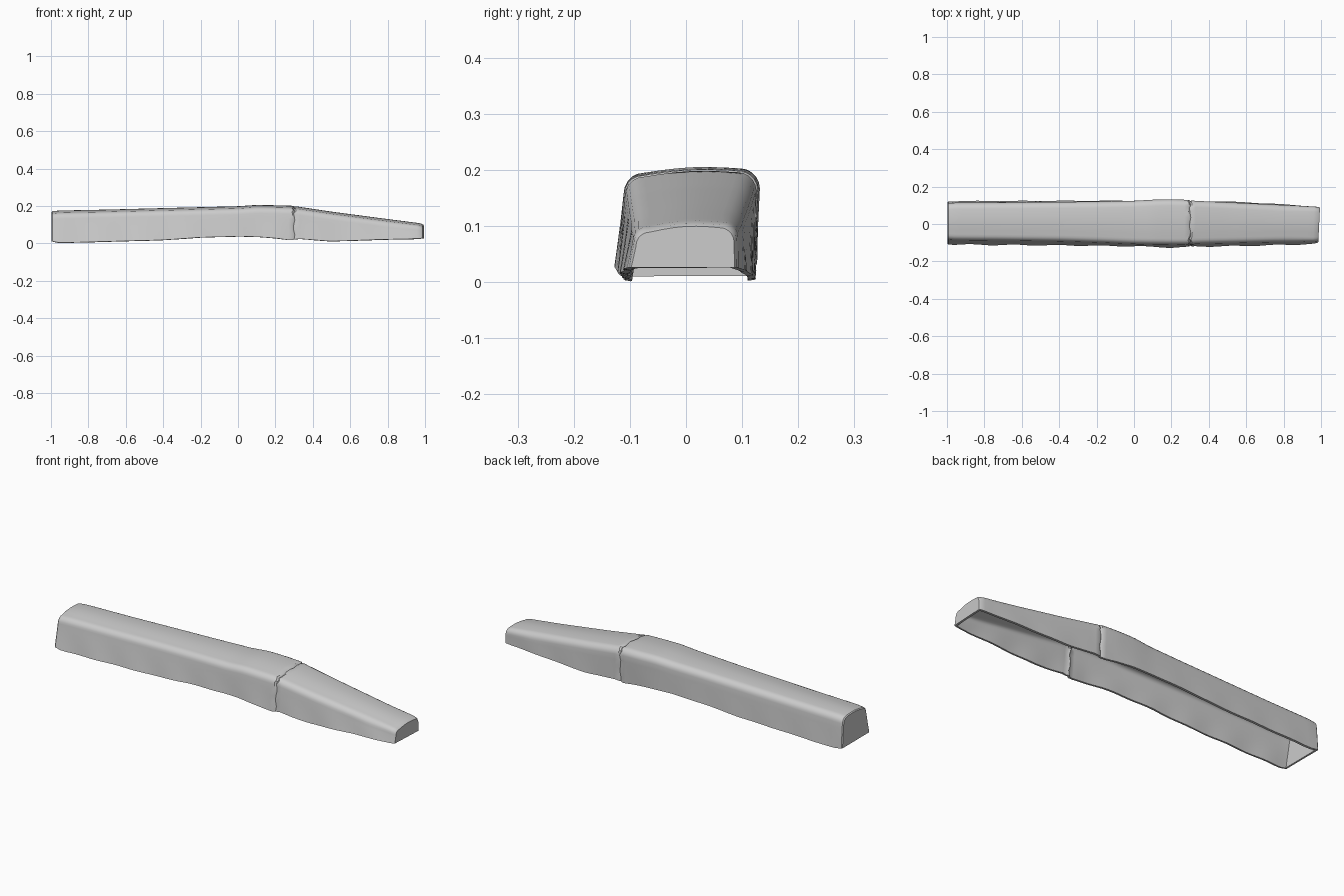
import bpy, bmesh, math, random

if "Cube" in bpy.data.objects:
    bpy.data.objects.remove(bpy.data.objects["Cube"])
random.seed(4)

# stations: x, bottom z, top z, front y at base, front y at top, back y at base, back y at top
STATIONS = [
    (-1.00, .012, .174, -.108, -.086, .122, .112),
    (-0.95, .003, .177, -.110, -.088, .123, .114),
    (-0.70, .010, .182, -.112, -.090, .123, .115),
    (-0.40, .018, .190, -.114, -.094, .124, .118),
    (-0.20, .032, .195, -.116, -.100, .124, .120),
    (0.00, .037, .200, -.119, -.108, .125, .124),
    (0.10, .035, .207, -.122, -.110, .126, .130),
    (0.20, .028, .205, -.126, -.111, .125, .132),
    (0.285, .016, .203, -.124, -.111, .122, .129),
    (0.32, .025, .198, -.120, -.108, .121, .124),
    (0.50, .011, .171, -.119, -.104, .120, .116),
    (0.75, .020, .138, -.113, -.099, .108, .104),
    (0.99, .026, .107, -.106, -.096, .092, .092),
]
SEAM_X = 0.30


def sample(x):
    for a, b in zip(STATIONS, STATIONS[1:]):
        if x <= b[0] + 1e-6:
            t = (x - a[0]) / (b[0] - a[0])
            return [p + (q - p) * t for p, q in zip(a[1:], b[1:])]
    return list(STATIONS[-1][1:])


def section(x, inset):
    """Arched section, front base edge over the crown to the back base edge."""
    zb, zt, fb, ft, kb, kt = sample(x)
    r = min(.034, (zt - zb) * .32)
    tilt = .006
    fb, ft, kb, kt, zt = fb + inset, ft + inset, kb - inset, kt - inset, zt - inset
    zf, zk = zt - tilt - .006, zt - .004
    pts = []
    for i in range(5):
        t = i / 5
        pts.append((fb + (ft - fb) * t, zb + (zf - r - zb) * t))
    for i in range(6):
        a = math.pi / 2 * i / 5
        pts.append((ft + r * (1 - math.cos(a)), zf - r + r * math.sin(a)))
    for i in range(1, 6):
        t = i / 6
        y = ft + r + (kt - ft - 2 * r) * t
        pts.append((y, zf + (zk - zf) * t + .006 * math.sin(math.pi * t)))
    for i in range(6):
        a = math.pi / 2 * (1 - i / 5)
        pts.append((kt - r * (1 - math.cos(a)), zk - r + r * math.sin(a)))
    for i in range(1, 6):
        t = i / 5
        pts.append((kt + (kb - kt) * t, zk - r + (zb - zk + r) * t))
    return pts


# slightly rounded ends, a tight groove at the seam
rings = [(-.997, .005), (-.992, .001)]
rings += [(-.96 + i * .03, 0) for i in range(42)]
rings += [(SEAM_X - .008, 0), (SEAM_X, .005), (SEAM_X + .008, 0)]
rings += [(.33 + i * .03, 0) for i in range(22)]
rings += [(.983, .002), (.990, .006)]

bm = bmesh.new()
grid = []
for x, inset in rings:
    row = []
    jitter = abs(x - SEAM_X) < .01
    phase = 0
    for k, (y, z) in enumerate(section(x, inset)):
        # the seam wanders a little and the lower walls undulate
        dx = .004 * math.sin(k * 1.9) if jitter else 0
        if x > .9:
            dx += .05 * y * (x - .9) / .09
        low = max(0, 1 - z / .12)
        y += .003 * low * math.sin(x * 27 + k * .2) * (1 if y < 0 else .5)
        row.append(bm.verts.new((x + dx, y, z)))
    grid.append(row)
for a, b in zip(grid, grid[1:]):
    for k in range(len(a) - 1):
        bm.faces.new((a[k], b[k], b[k + 1], a[k + 1]))
# closed ends, base left open
bm.faces.new(grid[0])
bm.faces.new(list(reversed(grid[-1])))
bmesh.ops.recalc_face_normals(bm, faces=bm.faces)
# make the crown face outward
bm.normal_update()
bm.faces.ensure_lookup_table()
if max(bm.faces, key=lambda f: f.calc_center_median().z).normal.z < 0:
    bmesh.ops.reverse_faces(bm, faces=bm.faces)
mesh = bpy.data.meshes.new("trough_shell")
bm.to_mesh(mesh)
bm.free()
shell = bpy.data.objects.new("trough_shell", mesh)
bpy.context.collection.objects.link(shell)

# thin wall grown inward
wall = shell.modifiers.new("wall", 'SOLIDIFY')
wall.thickness = .012
wall.offset = -1

bpy.context.view_layer.objects.active = shell
shell.select_set(True)
bpy.ops.object.modifier_apply(modifier="wall")
bpy.ops.object.shade_smooth_by_angle(angle=math.radians(35))
